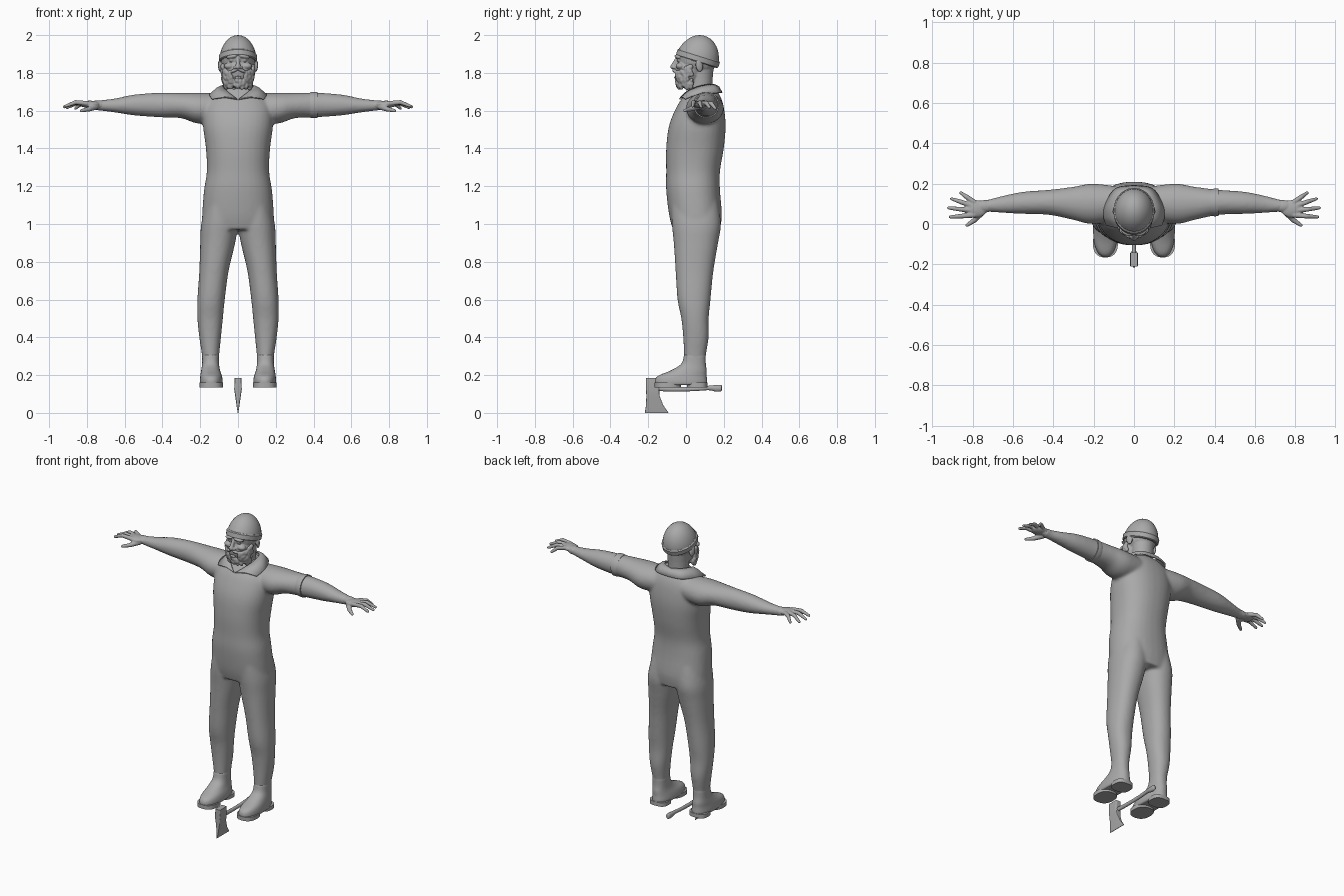
import bpy
import bmesh
import math
import random
from mathutils import Vector, Matrix, Euler

random.seed(4)
if "Cube" in bpy.data.objects:
    bpy.data.objects.remove(bpy.data.objects["Cube"], do_unlink=True)

grey = bpy.data.materials.new("plain grey")
grey.use_nodes = True
grey.diffuse_color = (0.4, 0.4, 0.4, 1)
grey.node_tree.nodes["Principled BSDF"].inputs["Base Color"].default_value = grey.diffuse_color

# Section planes for lofts running along each axis
AXES = {
    "x": lambda a, b, t: Vector((t, a, b)),
    "y": lambda a, b, t: Vector((a, t, b)),
    "z": lambda a, b, t: Vector((a, b, t)),
}


def curve(rows, steps):
    """Smoothly interpolate rows of numbers."""
    rows = [Vector(r) for r in rows]
    if steps == 1:
        return rows
    out = []
    for i in range(len(rows) - 1):
        p, q = rows[i], rows[i + 1]
        before, after = rows[max(i - 1, 0)], rows[min(i + 2, len(rows) - 1)]
        m, n = (q - before) / 2, (after - p) / 2
        for k in range(steps):
            u = k / steps
            h = u * u * (3 - 2 * u)
            out.append(p * (1 - h) + q * h + m * (u * (1 - u) ** 2) + n * (u * u * (u - 1)))
    return out + [rows[-1]]


def loft(bm, rows, axis="z", side=1, power=2, steps=4, sides=32, matrix=Matrix()):
    """Rows are (position, low a, high a, low b, high b) in hundredths."""
    place, rings = AXES[axis], []
    for t, a0, a1, b0, b1 in curve(rows, steps):
        ring = []
        for k in range(sides):
            w = math.tau * (k + 0.5) / sides
            c, s = math.cos(w), math.sin(w)
            c = math.copysign(abs(c) ** (2 / power), c)
            s = math.copysign(abs(s) ** (2 / power), s)
            p = place((a0 + a1) / 2 + c * (a1 - a0) / 2, (b0 + b1) / 2 + s * (b1 - b0) / 2, t) / 100
            p.x *= side
            ring.append(bm.verts.new(matrix @ p))
        rings.append(ring)
    for r, q in zip(rings, rings[1:]):
        for k in range(sides):
            j = (k + 1) % sides
            bm.faces.new((r[k], r[j], q[j], q[k]))
    bm.faces.new(rings[0])
    bm.faces.new(rings[-1])


def blob(bm, centre, radii, turn=(0, 0, 0)):
    m = Matrix.LocRotScale(Vector(centre), Euler(turn), Vector(radii))
    bmesh.ops.create_uvsphere(bm, u_segments=20, v_segments=12, radius=1, matrix=m)


def tube(bm, points, radii):
    """Rounded chain of tapered segments."""
    points = [Vector(p) for p in points]
    for p, r in zip(points, radii):
        blob(bm, p, (r, r, r))
    for i in range(len(points) - 1):
        d = points[i + 1] - points[i]
        m = Matrix.LocRotScale((points[i] + points[i + 1]) / 2, d.to_track_quat("Z", "Y"), None)
        bmesh.ops.create_cone(bm, cap_ends=True, segments=14, radius1=radii[i],
                              radius2=radii[i + 1], depth=d.length, matrix=m)


def finish(name, bm, voxel=0, smooth=4, angle=40):
    bmesh.ops.recalc_face_normals(bm, faces=bm.faces)
    mesh = bpy.data.meshes.new(name)
    bm.to_mesh(mesh)
    bm.free()
    mesh.materials.append(grey)
    ob = bpy.data.objects.new(name, mesh)
    bpy.context.collection.objects.link(ob)
    if voxel:
        mod = ob.modifiers.new("fuse", "REMESH")
        mod.mode, mod.voxel_size, mod.use_smooth_shade = "VOXEL", voxel, True
        mod = ob.modifiers.new("soften", "SMOOTH")
        mod.factor, mod.iterations = 0.5, smooth
    else:
        bpy.ops.object.select_all(action="DESELECT")
        ob.select_set(True)
        bpy.context.view_layer.objects.active = ob
        bpy.ops.object.shade_smooth_by_angle(angle=math.radians(angle))
    return ob


# Clothed body: torso, arms and legs fused
torso = [(172, 8, 2, 15), (168, 14, -1, 18), (162, 18, -5, 20), (152, 18.5, -9, 21),
         (140, 17, -10.5, 20), (128, 16.5, -10.5, 18), (118, 18, -10.5, 18),
         (105, 19, -9, 19), (97, 19, -7, 18)]
arm = [(4, 3, 18, 155, 169), (20, 0, 20, 153, 169.5), (30, 2, 18.5, 156, 169.5),
       (42, 4.5, 17, 156.5, 169.5), (55, 5, 16, 157.5, 168.5), (65, 5.5, 14, 159, 166.5),
       (73, 6, 12, 160, 165.5), (77, 5.5, 12, 160.5, 165)]
leg = [(112, 0, 17, -8, 17), (100, 0, 19.5, -7.5, 18.5), (90, 1.5, 20, -6.5, 17),
       (75, 5, 20.5, -5.5, 14.5), (60, 7, 21.5, -4.5, 13), (50, 8, 21.5, -2.5, 12),
       (40, 9, 20.5, -1.5, 12), (30, 10, 19, -1, 10.5), (24, 10, 18.5, -1, 10.5)]
bm = bmesh.new()
loft(bm, [(z, -w, w, f, b) for z, w, f, b in torso], power=2.3)
for side in (1, -1):
    loft(bm, arm, "x", side)
    loft(bm, leg, side=side, power=2.2)
finish("clothed_body", bm, 0.009, 8)

# Rolled sleeve edge on the left arm only
bm = bmesh.new()
loft(bm, [(38, 4, 17.2, 156.3, 169.7), (40, 3.8, 17.6, 156, 170), (42, 3.9, 17.6, 156, 170)], "x")
finish("left_sleeve_edge", bm)

# Hands and boots
tips = [(0.86, 0.155), (0.905, 0.125), (0.92, 0.08), (0.912, 0.035)]
boot = [(31, 10, 19, -1, 10.5), (26, 10, 19, -2.5, 10.5), (22.5, 9.5, 19.5, -8, 11),
        (19.5, 8.5, 20, -15, 11), (16.5, 8, 20.3, -16.5, 11.3), (14.8, 8.5, 20, -16, 11)]
for side, label in ((1, "left"), (-1, "right")):
    bm = bmesh.new()
    blob(bm, (side * 0.785, 0.075, 1.634), (0.058, 0.044, 0.019))
    blob(bm, (side * 0.74, 0.088, 1.63), (0.05, 0.031, 0.025))
    for i, (x, y) in enumerate(tips):
        base = Vector((0.795, 0.11 - 0.022 * i, 1.638))
        end = Vector((x, y, 1.612 + 0.004 * i))
        knuckle = base.lerp(end, 0.55) + Vector((0, 0, 0.014))
        tube(bm, [(side * p.x, p.y, p.z) for p in (base, knuckle, end)], (0.013, 0.012, 0.008))
    tube(bm, [(side * 0.755, 0.06, 1.622), (side * 0.79, 0.02, 1.608),
              (side * 0.828, -0.006, 1.6)], (0.018, 0.013, 0.009))
    finish(label + "_hand", bm, 0.004, 3)

    bm = bmesh.new()
    loft(bm, boot, side=side, power=2.3)
    finish(label + "_boot", bm, 0.006, 4)
    bm = bmesh.new()
    loft(bm, [(z, 8.3, 20.2, 0.5, 11.3) for z in (13.5, 16)], side=side, power=2.8, steps=1)
    loft(bm, [(z, 8, 20.4, -16.6, -2.5) for z in (13.5, 16)], side=side, power=2.4, steps=1)
    finish(label + "_sole", bm)

# Head with neck, ears and facial features
bm = bmesh.new()
loft(bm, [(164, -7, 7, 0, 15), (174, -6.3, 6.3, 1.5, 14), (186, -7, 7, 1, 15)])
blob(bm, (0, 0.058, 1.88), (0.092, 0.108, 0.105))
blob(bm, (0, 0.015, 1.81), (0.08, 0.072, 0.085))
tube(bm, [(0, -0.05, 1.872), (0, -0.069, 1.832)], (0.009, 0.014))
for side in (1, -1):
    blob(bm, (side * 0.034, -0.044, 1.886), (0.032, 0.014, 0.01), (0, side * 0.15, side * 0.35))
    blob(bm, (side * 0.034, -0.037, 1.867), (0.014, 0.012, 0.009))
    blob(bm, (side * 0.046, -0.03, 1.836), (0.028, 0.024, 0.018))
    blob(bm, (side * 0.014, -0.06, 1.828), (0.011, 0.012, 0.009))
    blob(bm, (side * 0.095, 0.07, 1.838), (0.01, 0.02, 0.033), (0.2, 0, side * 0.3))
finish("head", bm, 0.004, 3)

# Curly beard and moustache around an open mouth
bm = bmesh.new()
blob(bm, (0, 0.008, 1.755), (0.066, 0.058, 0.038))
for side in (1, -1):
    blob(bm, (side * 0.021, -0.06, 1.812), (0.025, 0.012, 0.009), (0, side * 0.35, side * 0.3))
    blob(bm, (side * 0.043, -0.046, 1.792), (0.011, 0.013, 0.022))
blob(bm, (0, -0.054, 1.776), (0.02, 0.01, 0.007))
for i in range(190):
    a = random.uniform(-1.75, 1.75)
    z = random.uniform(1.722, 1.792 + 0.045 * abs(math.sin(a)) ** 3)
    if abs(a) < 0.45 and z > 1.768:
        continue
    f = min(1, 0.78 + (z - 1.72) * 4)
    r = random.uniform(0.008, 0.013)
    blob(bm, (0.08 * f * math.sin(a), 0.02 - 0.074 * f * math.cos(a), z), (r, r, r * 1.3))
finish("beard", bm, 0.004, 2)

# Knitted cap with a turned-up band, tilted back
tilt = Matrix.Translation((0, 0.058, 1.86)) @ Matrix.Rotation(-0.3, 4, "X")
bm = bmesh.new()
dome = [(14.2 * math.sin(w), math.cos(w)) for w in [0.08 + 0.149 * i for i in range(11)]]
loft(bm, [(h, -9.9 * r, 9.9 * r, -11.4 * r, 11.4 * r) for h, r in dome], steps=1, matrix=tilt)
loft(bm, [(h, -w, w, -w - 1.6, w + 1.6) for h, w in ((-0.2, 9.6), (0.3, 10.1), (3, 10.2), (3.6, 9.6))],
     steps=1, matrix=tilt)
finish("cap", bm)

# Open shirt collar, mirrored from one half
upper = [(0, 0.155, 1.735), (0.06, 0.13, 1.738), (0.08, 0.07, 1.728), (0.055, 0.005, 1.7), (0.004, -0.035, 1.66)]
lower = [(0, 0.19, 1.695), (0.09, 0.175, 1.695), (0.14, 0.1, 1.69), (0.15, 0.04, 1.68), (0.138, -0.005, 1.662)]
bm = bmesh.new()
strips = []
for p, q in zip(curve(upper, 6), curve(lower, 6)):
    mid = (p + q) / 2 + Vector((0, 0, 0.01))
    strips.append([bm.verts.new(v) for v in (p, mid, q)])
for r, q in zip(strips, strips[1:]):
    for k in range(2):
        bm.faces.new((r[k], r[k + 1], q[k + 1], q[k]))
collar = finish("collar", bm)
collar.modifiers.new("other half", "MIRROR").use_clip = True
mod = collar.modifiers.new("cloth", "SOLIDIFY")
mod.thickness, mod.offset = 0.008, 0

# Axe: wedge blade and shaped handle
bm = bmesh.new()
loft(bm, [(18.5, -1.8, 1.8, -21.2, -14.2), (12.5, -2, 2, -21.2, -14.2), (9, -1.5, 1.5, -21, -14),
          (4, -0.8, 0.8, -21.2, -12), (0, -0.15, 0.15, -21.8, -9.2)], power=9, steps=1, sides=24)
finish("axe_blade", bm, angle=30)
bm = bmesh.new()
loft(bm, [(-19, -1, 1, 11.8, 14.6), (-8, -1, 1, 11.3, 13.8), (4, -1, 1, 11.5, 13.8),
          (12, -1.1, 1.1, 12, 14.4), (16, -1.3, 1.3, 11.2, 14.8), (18.5, -1.2, 1.2, 11.4, 14.8),
          (19, -0.8, 0.8, 12, 14.2)], "y", sides=20)
finish("axe_handle", bm)
